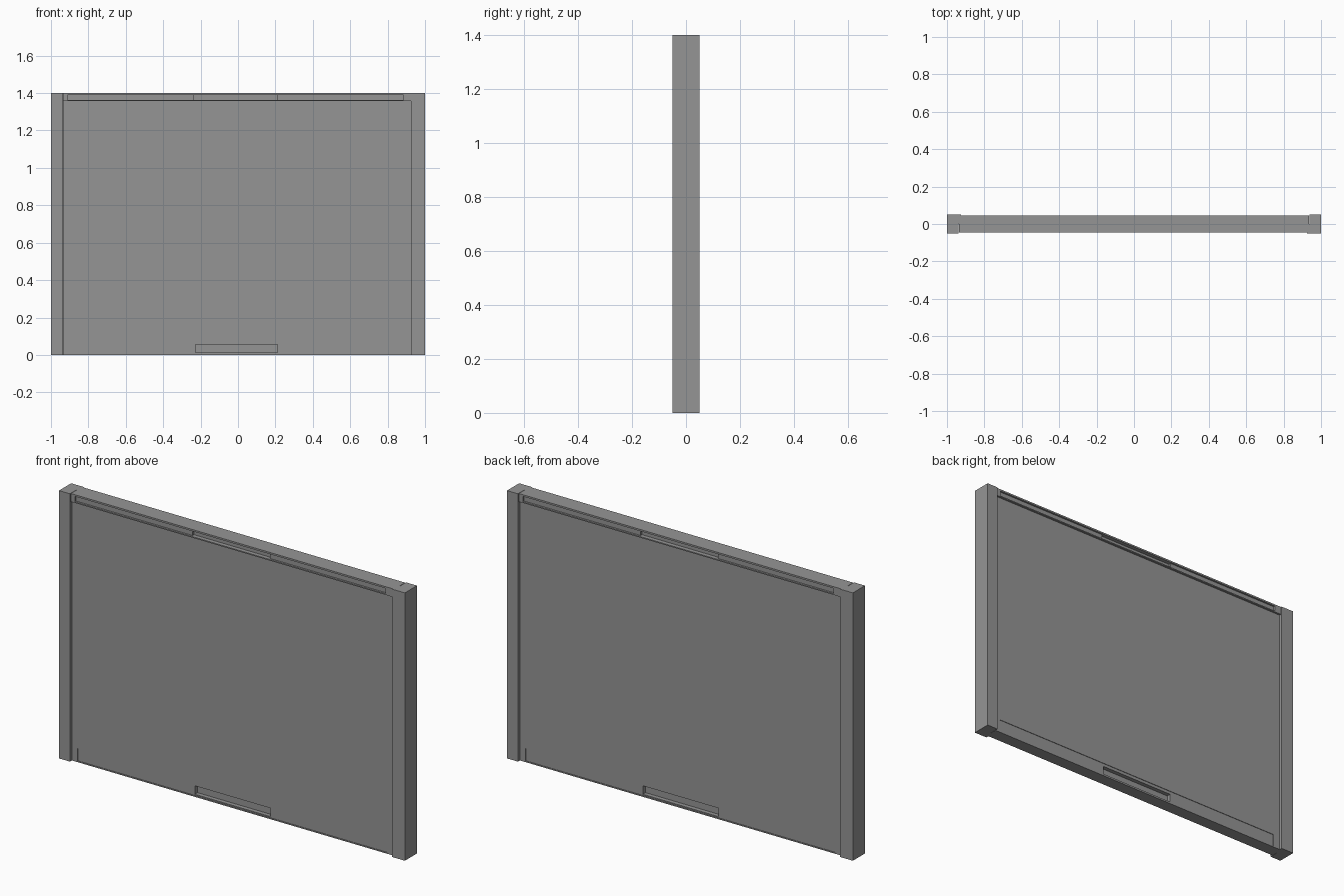
import bpy, bmesh

if "Cube" in bpy.data.objects:
    bpy.data.objects.remove(bpy.data.objects["Cube"])

POST_Y, RAIL_Y, PANEL_Y, H = 0.05, 0.045, 0.034, 1.4

# Dark grey for every part
grey = bpy.data.materials.new("dark_grey")
grey.diffuse_color = (0.3, 0.3, 0.3, 1)
grey.use_nodes = True
grey.node_tree.nodes["Principled BSDF"].inputs["Base Color"].default_value = grey.diffuse_color


def box(name, x0, x1, y0, y1, z0, z1):
    """Axis-aligned box given by its limits."""
    return prism(name, [(x0, y0), (x1, y0), (x1, y1), (x0, y1)], z0, z1)


def prism(name, outline, z0, z1):
    """Vertical extrusion of a plan outline."""
    bm = bmesh.new()
    face = bm.faces.new([bm.verts.new((x, y, z0)) for x, y in outline])
    ext = bmesh.ops.extrude_face_region(bm, geom=[face])["geom"]
    top = [v for v in ext if isinstance(v, bmesh.types.BMVert)]
    bmesh.ops.translate(bm, verts=top, vec=(0, 0, z1 - z0))
    bmesh.ops.recalc_face_normals(bm, faces=bm.faces)
    mesh = bpy.data.meshes.new(name)
    bm.to_mesh(mesh)
    bm.free()
    mesh.materials.append(grey)
    ob = bpy.data.objects.new(name, mesh)
    bpy.context.collection.objects.link(ob)
    return ob


def recess(target, label, x0, x1, z0, z1, face_y, depth):
    """Cut the same pocket in the front and, turned half round, in the back."""
    for side in (1, -1):
        xs = sorted((side * x0, side * x1))
        ys = sorted((-side * (face_y + 0.05), -side * (face_y - depth)))
        cutter = box(label + "_cutter", *xs, *ys, z0, z1)
        cutter.hide_render = True
        cutter.hide_viewport = True
        mod = target.modifiers.new(label, "BOOLEAN")
        mod.operation = "DIFFERENCE"
        mod.solver = "EXACT"
        mod.object = cutter


# Side posts, slightly wider on one face than the other
for side, name in ((-1, "left_post"), (1, "right_post")):
    outline = [(1, -POST_Y), (0.925, -POST_Y), (0.925, 0), (0.937, 0),
               (0.937, POST_Y), (1, POST_Y)]
    prism(name, [(side * x, side * y) for x, y in outline], 0, H)

# Main panel with shallow foot band and finger slot
panel = box("panel", -0.935, 0.935, -PANEL_Y, PANEL_Y, 0, 1.357)
recess(panel, "foot_band", -0.905, 0.885, 0.006, 0.072, PANEL_Y, 0.003)
recess(panel, "finger_slot", -0.227, 0.211, 0.012, 0.056, PANEL_Y, 0.025)

# Top rail with long groove and deeper centre slot
rail = box("top_rail", -0.935, 0.935, -RAIL_Y, RAIL_Y, 1.357, H)
recess(rail, "long_groove", -0.912, 0.885, 1.363, 1.391, RAIL_Y, 0.010)
recess(rail, "centre_slot", -0.238, 0.211, 1.363, 1.391, RAIL_Y, 0.022)
